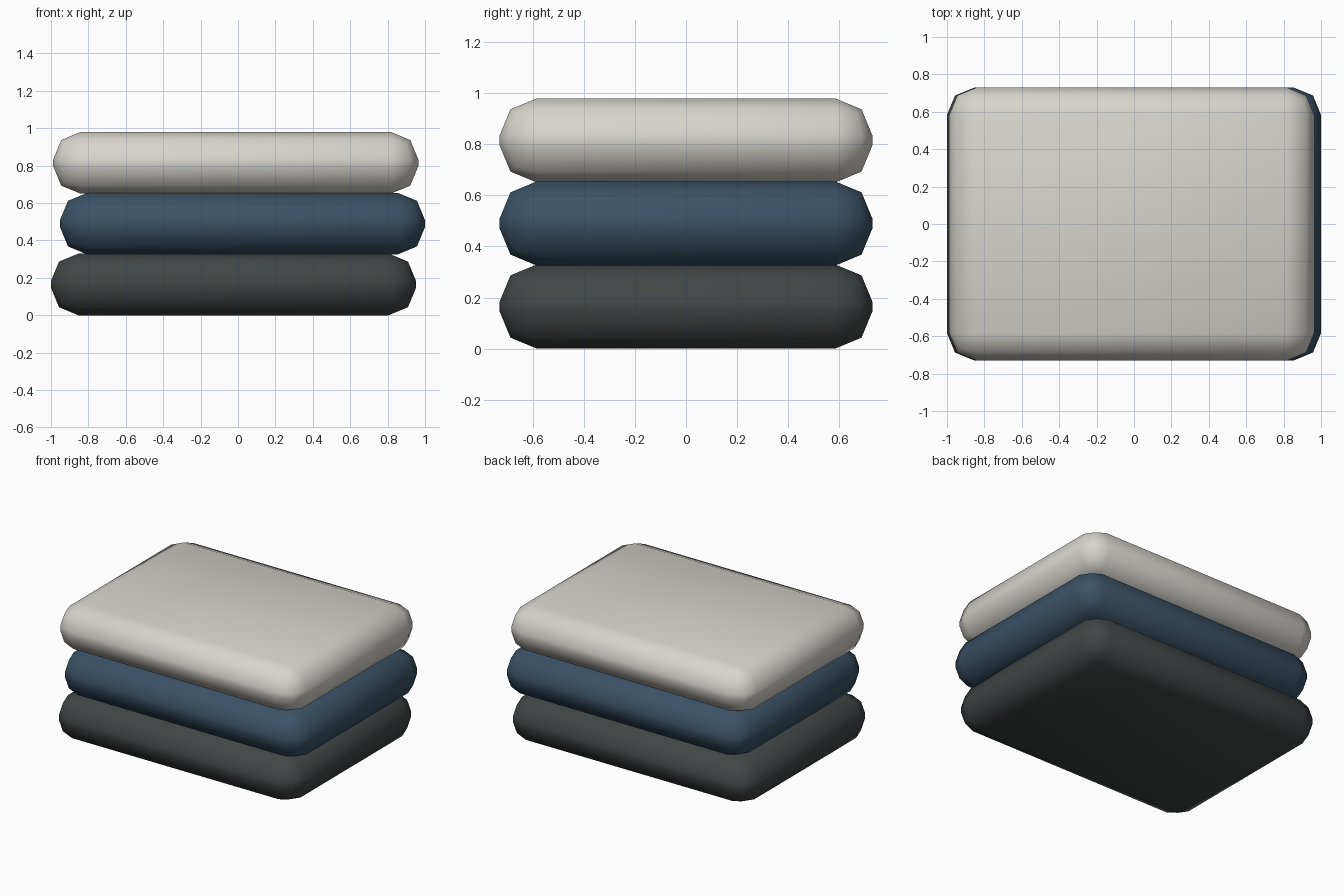
import bpy

cube = bpy.data.objects.get("Cube")
if cube:
    bpy.data.objects.remove(cube, do_unlink=True)

LENGTH, DEPTH, HEIGHT = 1.952, 1.46, 0.33
STEP = 0.325


def make_material(name, color):
    mat = bpy.data.materials.new(name)
    mat.use_nodes = True
    mat.diffuse_color = (*color, 1)
    mat.node_tree.nodes["Principled BSDF"].inputs["Base Color"].default_value = (*color, 1)
    return mat


def make_cushion(name, level, shift, mat):
    """Box with rounded edges, stacked by level and shifted sideways."""
    z = HEIGHT / 2 + level * STEP
    bpy.ops.mesh.primitive_cube_add(size=1, location=(shift, 0, z))
    obj = bpy.context.object
    obj.name = name
    obj.scale = (LENGTH, DEPTH, HEIGHT)
    bpy.ops.object.transform_apply(location=False, rotation=False, scale=True)
    bevel = obj.modifiers.new("rounded_edges", "BEVEL")
    bevel.width = 0.147
    bevel.segments = 2
    bevel.limit_method = 'NONE'
    bpy.ops.object.modifier_apply(modifier=bevel.name)
    bpy.ops.object.shade_smooth()
    obj.data.materials.append(mat)


# Stack of three soft folded pads, bottom to top
make_cushion("bottom_cushion", 0, -0.024, make_material("charcoal", (0.052, 0.061, 0.06)))
make_cushion("middle_cushion", 1, 0.024, make_material("navy_blue", (0.043, 0.083, 0.13)))
make_cushion("top_cushion", 2, -0.012, make_material("off_white", (0.68, 0.66, 0.61)))
